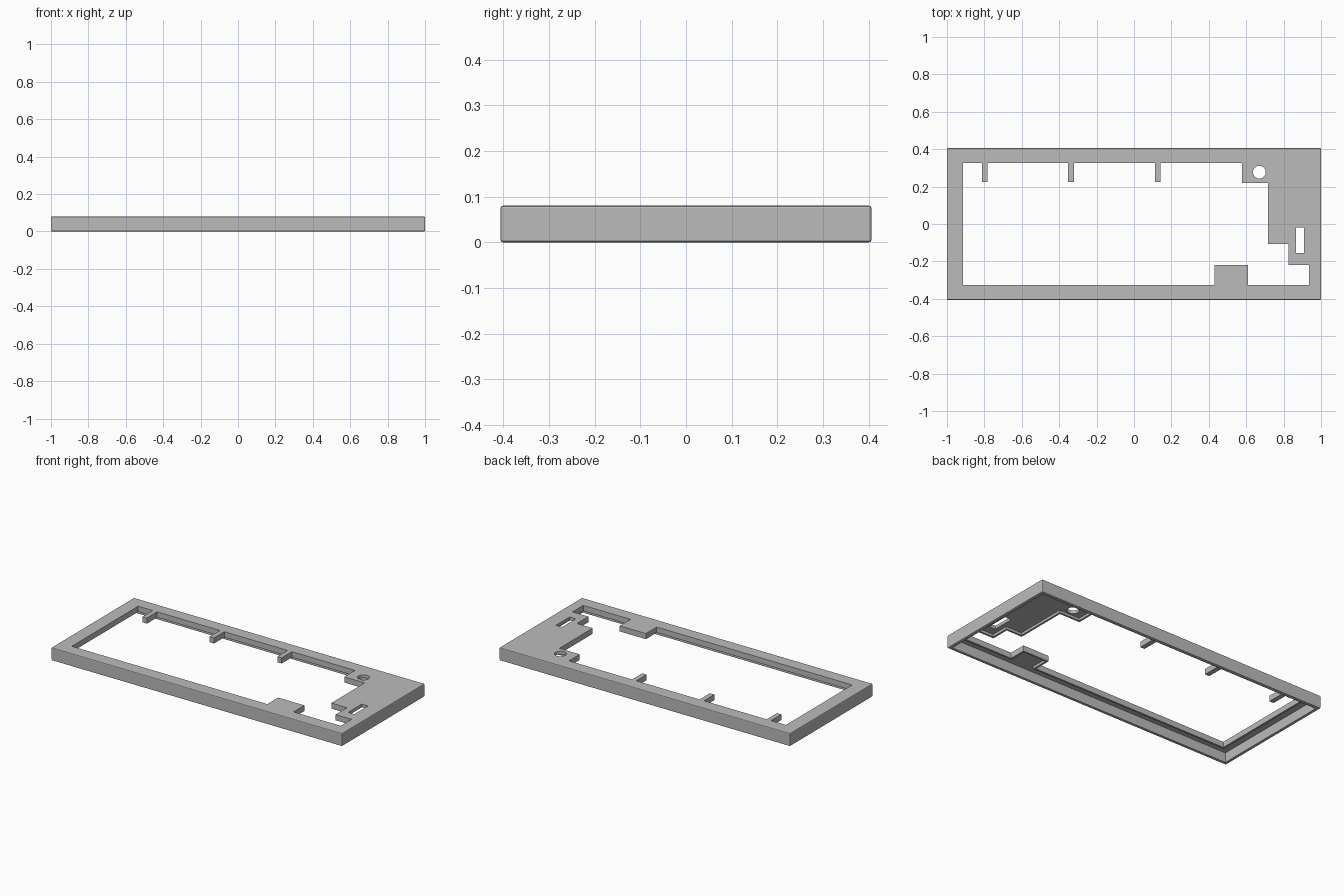
import bpy
import bmesh
from mathutils import Vector

if "Cube" in bpy.data.objects:
    bpy.data.objects.remove(bpy.data.objects["Cube"])

grey = bpy.data.materials.new("light grey")
grey.use_nodes = True
color = (0.5, 0.5, 0.5, 1)
grey.diffuse_color = color
grey.node_tree.nodes["Principled BSDF"].inputs["Base Color"].default_value = color

TOP, LEDGE, SKIN, WALL, LIP = 0.08, 0.045, 0.06, 0.02, 0.012


def prism(name, points, z0, z1):
    """Extrude a counter-clockwise outline from z0 to z1."""
    bm = bmesh.new()
    face = bm.faces.new([bm.verts.new((x, y, z0)) for x, y in points])
    out = bmesh.ops.extrude_face_region(bm, geom=[face])
    moved = [v for v in out["geom"] if isinstance(v, bmesh.types.BMVert)]
    bmesh.ops.translate(bm, verts=moved, vec=(0, 0, z1 - z0))
    bmesh.ops.recalc_face_normals(bm, faces=bm.faces)
    mesh = bpy.data.meshes.new(name)
    bm.to_mesh(mesh)
    bm.free()
    mesh.materials.append(grey)
    obj = bpy.data.objects.new(name, mesh)
    bpy.context.collection.objects.link(obj)
    return obj


def rect(x0, x1, y0, y1):
    return [(x0, y0), (x1, y0), (x1, y1), (x0, y1)]


def grow(points, d):
    """Offset a counter-clockwise right-angled outline outward."""
    result = []
    for i, p in enumerate(points):
        p = Vector(p)
        a = (p - Vector(points[i - 1])).normalized()
        b = (Vector(points[(i + 1) % len(points)]) - p).normalized()
        result.append(p + d * Vector((a.y + b.y, -a.x - b.x)))
    return result


def cut(obj, cutter):
    cutter.hide_render = True
    cutter.hide_viewport = False
    mod = obj.modifiers.new("cut", "BOOLEAN")
    mod.operation = "DIFFERENCE"
    mod.solver = "EXACT"
    mod.object = cutter


def bake(obj):
    bpy.context.view_layer.update()
    graph = bpy.context.evaluated_depsgraph_get()
    mesh = bpy.data.meshes.new_from_object(obj.evaluated_get(graph))
    obj.modifiers.clear()
    obj.data = mesh


# Outline of the stepped opening
opening = [(-0.915, -0.326), (0.43, -0.326), (0.43, -0.22), (0.61, -0.22),
           (0.61, -0.326), (0.935, -0.326), (0.935, -0.22), (0.825, -0.22),
           (0.825, -0.107), (0.717, -0.107), (0.717, 0.22), (0.577, 0.22),
           (0.577, 0.326), (-0.915, 0.326)]

# Cutters
opening_cutter = prism("opening_cutter", opening, -0.1, 0.2)
cavity_cutter = prism("cavity_cutter", rect(-1 + WALL, 1 - WALL, -0.406 + WALL, 0.406 - WALL),
                      -0.1, SKIN)
slot_cutter = prism("slot_cutter", rect(0.866, 0.909, -0.155, -0.02), -0.1, 0.2)
bpy.ops.mesh.primitive_cylinder_add(vertices=32, radius=0.034, depth=0.4, location=(0.67, 0.277, 0))
hole_cutter = bpy.context.object
hole_cutter.name = "hole_cutter"
hole_cutter.data.materials.append(grey)
cutters = [opening_cutter, cavity_cutter, slot_cutter, hole_cutter]

# Frame: softened outer block, hollow underneath, pierced through the top
frame = prism("frame", rect(-1, 1, -0.406, 0.406), 0, TOP)
bevel = frame.modifiers.new("soft_edges", "BEVEL")
bevel.width = 0.005
bevel.segments = 2
for cutter in (cavity_cutter, opening_cutter, slot_cutter, hole_cutter):
    cut(frame, cutter)
bake(frame)

# Lip hanging below the edge of the opening
lip = prism("opening_lip", grow(opening, LIP), LEDGE, SKIN)
cut(lip, opening_cutter)
bake(lip)

for cutter in cutters:
    bpy.data.objects.remove(cutter)

# Small tabs along the back edge
for i, x in enumerate((-0.799, -0.337, 0.128)):
    prism(f"back_tab_{i + 1}", rect(x - 0.015, x + 0.015, 0.225, 0.326), LEDGE, TOP)
